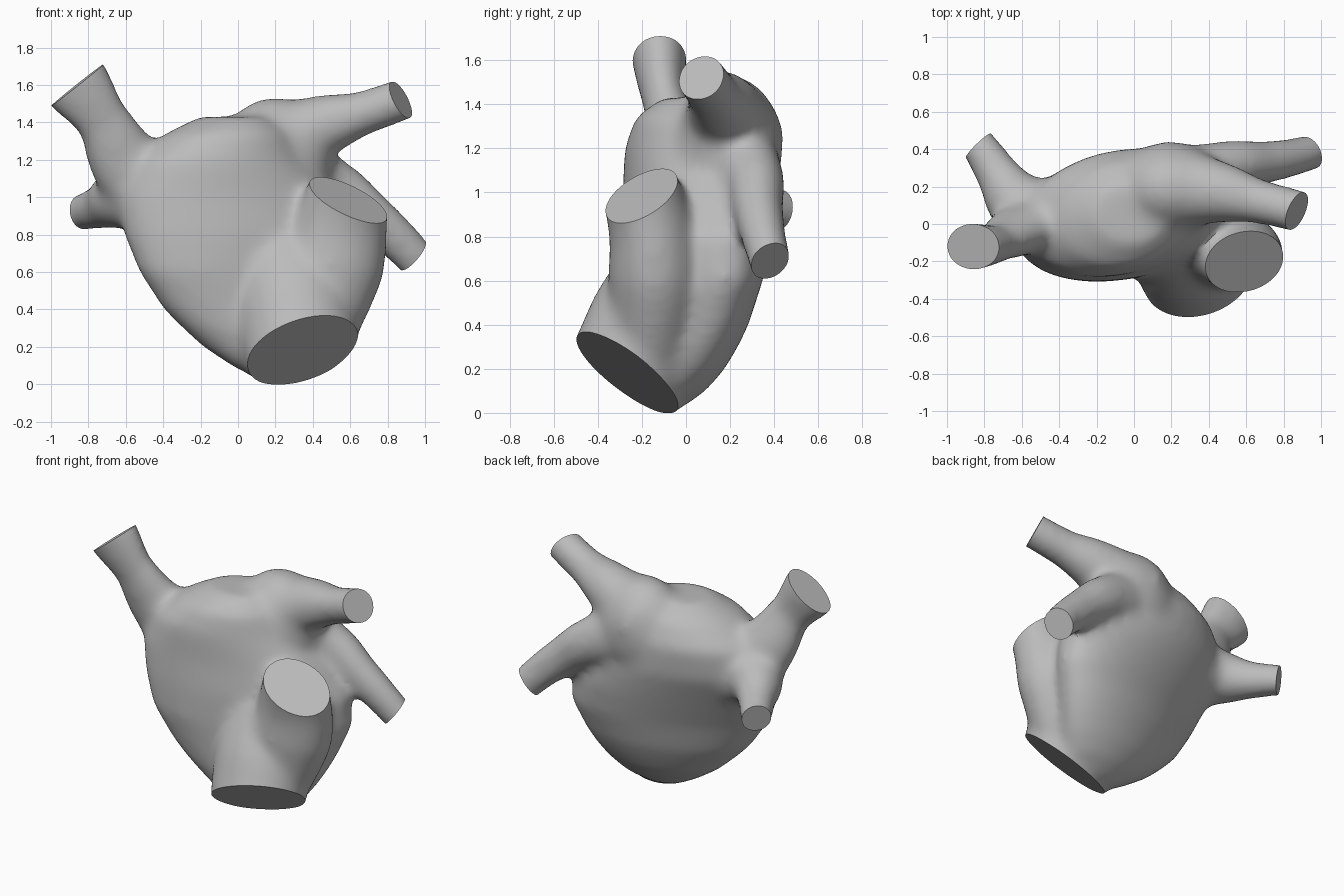
import bpy, bmesh, math
from mathutils import Vector

cube = bpy.data.objects.get("Cube")
if cube:
    bpy.data.objects.remove(cube, do_unlink=True)

grey = bpy.data.materials.new("warm_grey")
grey.use_nodes = True
colour = (0.5, 0.5, 0.5, 1)
grey.diffuse_color = colour
grey.node_tree.nodes["Principled BSDF"].inputs["Base Color"].default_value = colour

bm = bmesh.new()  # collects all overlapping volumes


def add_stack(sections, sides=48):
    """Closed loft of sheared ellipses: z, centre x, centre y, radius x, radius y, shear."""
    rings = []
    for z, cx, cy, rx, ry, shear in sections:
        ring = []
        for i in range(sides):
            a = 2 * math.pi * i / sides
            dx = rx * math.cos(a)
            ring.append(bm.verts.new((cx + dx, cy + ry * math.sin(a) + shear * dx, z)))
        rings.append(ring)
    for low, high in zip(rings, rings[1:]):
        for i in range(sides):
            j = (i + 1) % sides
            bm.faces.new((low[i], low[j], high[j], high[i]))
    bm.faces.new(rings[0][::-1])
    bm.faces.new(rings[-1])


def add_blob(centre, radii):
    made = bmesh.ops.create_icosphere(bm, subdivisions=4, radius=1)["verts"]
    bmesh.ops.scale(bm, vec=radii, verts=made)
    bmesh.ops.translate(bm, vec=centre, verts=made)


def add_tube(points, squash=1.0):
    """Tapered vessel through (x, y, z, radius) points, optionally flattened in y."""
    curve = bpy.data.curves.new("vessel_path", "CURVE")
    curve.dimensions = "3D"
    curve.bevel_depth = 1
    curve.bevel_resolution = 8
    curve.use_fill_caps = True
    spline = curve.splines.new("BEZIER")
    spline.bezier_points.add(len(points) - 1)
    for p, (x, y, z, r) in zip(spline.bezier_points, points):
        p.co = (x, y / squash, z)
        p.radius = r
        p.handle_left_type = p.handle_right_type = "AUTO"
    path = bpy.data.objects.new("vessel_path", curve)
    bpy.context.collection.objects.link(path)
    bpy.context.view_layer.update()
    mesh = bpy.data.meshes.new_from_object(path.evaluated_get(bpy.context.evaluated_depsgraph_get()))
    for v in mesh.vertices:
        v.co.y *= squash
    bm.from_mesh(mesh)
    bpy.data.meshes.remove(mesh)
    bpy.data.objects.remove(path)
    bpy.data.curves.remove(curve)


# Main chamber
add_stack([
    (0.02, 0.25, -0.11, 0.14, 0.09, 0),
    (0.1, 0.23, -0.08, 0.27, 0.17, 0.1),
    (0.2, 0.19, -0.04, 0.38, 0.21, 0.15),
    (0.3, 0.16, -0.02, 0.46, 0.24, 0.2),
    (0.4, 0.13, 0.0, 0.53, 0.26, 0.22),
    (0.6, 0.1, 0.02, 0.63, 0.29, 0.25),
    (0.8, 0.05, 0.04, 0.66, 0.32, 0.2),
    (1.0, -0.05, 0.06, 0.61, 0.335, 0.15),
    (1.2, -0.1, 0.06, 0.48, 0.335, 0.12),
    (1.34, -0.05, 0.05, 0.34, 0.28, 0.08),
    (1.43, -0.02, 0.05, 0.19, 0.16, 0),
])
add_blob((0.2, 0.19, 1.2), (0.31, 0.25, 0.335))
# Wide lower outlet
add_tube([(0.24, -0.02, 0.6, 0.32), (0.31, -0.17, 0.37, 0.325),
          (0.34, -0.27, 0.185, 0.31), (0.38, -0.36, 0.06, 0.29)], 0.88)
# Front side stump
add_tube([(0.4, -0.16, 0.35, 0.26), (0.51, -0.14, 0.65, 0.28),
          (0.575, -0.19, 0.95, 0.235), (0.625, -0.26, 1.12, 0.215)], 0.77)
# Upper and lower vessels on the left
add_tube([(0.15, 0.2, 1.25, 0.25), (0.45, 0.17, 1.38, 0.17),
          (0.67, 0.12, 1.45, 0.12), (0.87, 0.07, 1.52, 0.115), (1.0, 0.03, 1.57, 0.115)])
add_tube([(0.25, 0.22, 1.15, 0.22), (0.5, 0.31, 1.06, 0.155),
          (0.7, 0.33, 0.91, 0.13), (0.935, 0.38, 0.69, 0.11), (1.02, 0.41, 0.59, 0.11)], 0.88)
# Upper and lower vessels on the right
add_tube([(-0.35, 0.02, 1.0, 0.28), (-0.56, -0.02, 1.14, 0.21),
          (-0.73, -0.1, 1.42, 0.145), (-0.86, -0.12, 1.6, 0.188), (-0.95, -0.13, 1.72, 0.195)], 0.67)
add_tube([(-0.4, 0.02, 1.0, 0.24), (-0.6, 0.1, 1.0, 0.18),
          (-0.73, 0.27, 0.95, 0.12), (-0.83, 0.42, 0.92, 0.1), (-0.92, 0.53, 0.89, 0.1)])

bmesh.ops.recalc_face_normals(bm, faces=bm.faces)
mesh = bpy.data.meshes.new("chamber_with_vessels")
bm.to_mesh(mesh)
bm.free()
body = bpy.data.objects.new("chamber_with_vessels", mesh)
bpy.context.collection.objects.link(body)

# Fuse the volumes into one soft skin
fuse = body.modifiers.new("fuse", "REMESH")
fuse.mode = "VOXEL"
fuse.voxel_size = 0.022
soften = body.modifiers.new("soften", "SMOOTH")
soften.factor = 0.5
soften.iterations = 34

# Flat cuts: point on the plane, outward direction, reach, depth
cuts = [
    ((0.34, -0.27, 0.185), (0.28, -0.57, -0.77), 0.44, 0.6),
    ((0.59, -0.19, 0.99), (0.40, -0.43, 0.81), 0.25, 0.4),
    ((0.87, 0.07, 1.52), (0.82, -0.35, 0.42), 0.2, 0.4),
    ((0.935, 0.38, 0.69), (0.70, 0.35, -0.60), 0.2, 0.4),
    ((-0.86, -0.11, 1.6), (-0.62, -0.04, 0.78), 0.3, 0.4),
    ((-0.83, 0.42, 0.92), (-0.68, 0.70, -0.15), 0.2, 0.4),
]
cutters = []
for point, outward, reach, depth in cuts:
    n = Vector(outward).normalized()
    bpy.ops.mesh.primitive_cylinder_add(vertices=32, radius=reach, depth=depth,
                                        location=Vector(point) + n * depth / 2,
                                        rotation=n.to_track_quat("Z", "Y").to_euler())
    cutter = bpy.context.object
    cutter.name = "end_cutter"
    cutter.hide_render = True
    cutters.append(cutter)
    trim = body.modifiers.new("trim", "BOOLEAN")
    trim.operation = "DIFFERENCE"
    trim.solver = "EXACT"
    trim.object = cutter

# Bake the result and drop the cutters
bpy.context.view_layer.update()
final = bpy.data.meshes.new_from_object(body.evaluated_get(bpy.context.evaluated_depsgraph_get()))
body.modifiers.clear()
body.data = final
bpy.data.meshes.remove(mesh)
for cutter in cutters:
    bpy.data.objects.remove(cutter, do_unlink=True)
final.name = "chamber_with_vessels"
final.materials.clear()
final.materials.append(grey)

bpy.ops.object.select_all(action="DESELECT")
body.select_set(True)
bpy.context.view_layer.objects.active = body
bpy.ops.object.shade_smooth_by_angle(angle=math.radians(35))
